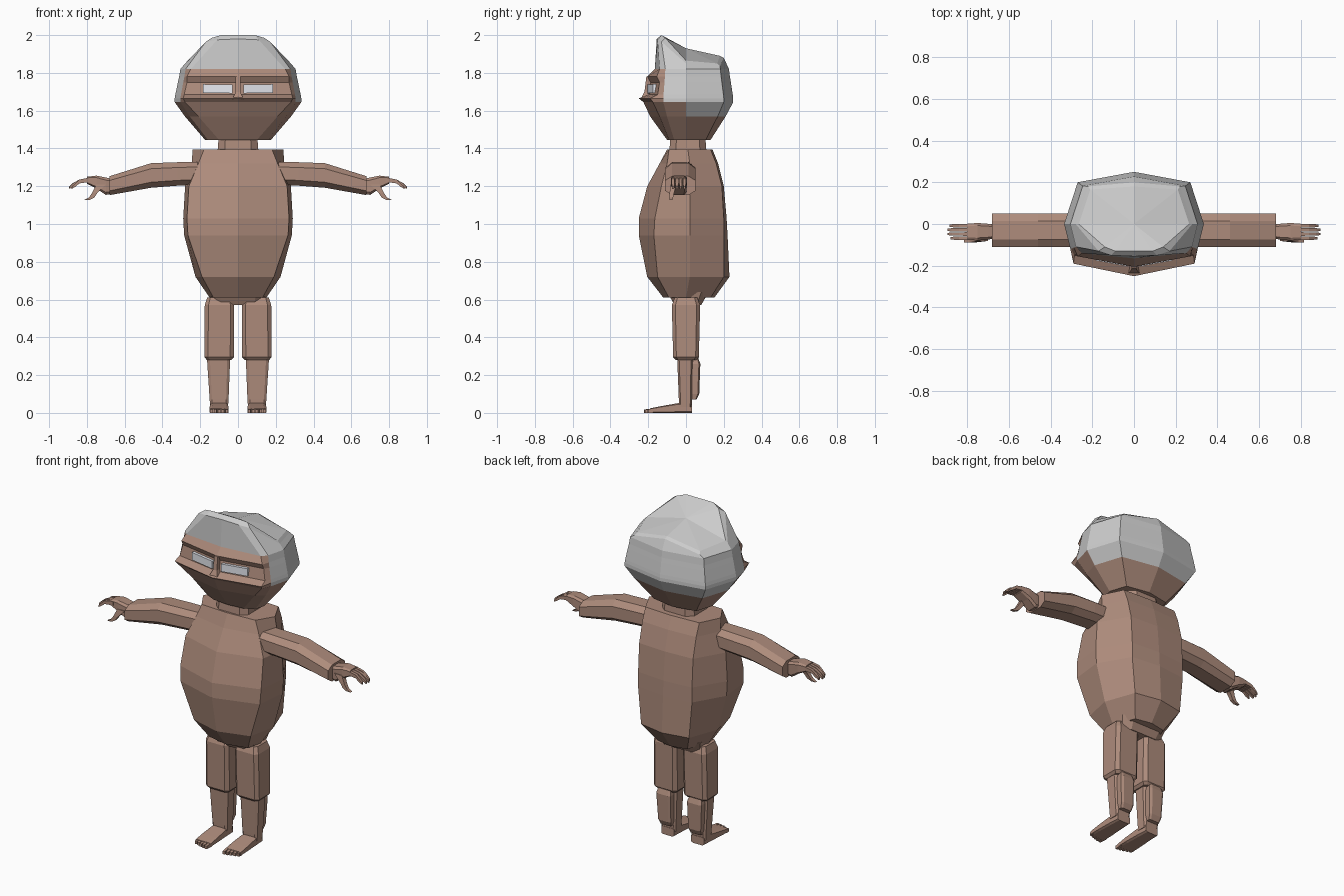
import bpy, bmesh
from mathutils import Vector


def material(name, color):
    m = bpy.data.materials.new(name)
    m.diffuse_color = (*color, 1)
    return m


SKIN = material("skin", (0.42, 0.26, 0.20))
HAIR = material("hair", (0.8, 0.8, 0.8))
EYE = material("eye_white", (0.80, 0.82, 0.88))


def loft(name, rings, mats=(SKIN,), tip=None, paint=None):
    """Skin a stack of closed rings; optional tip point closes the last ring as a fan."""
    bm = bmesh.new()
    vs = [[bm.verts.new(p) for p in r] for r in rings]
    n = len(rings[0])
    for i in range(len(vs) - 1):
        for j in range(n):
            k = (j + 1) % n
            f = bm.faces.new((vs[i][j], vs[i][k], vs[i + 1][k], vs[i + 1][j]))
            if paint:
                f.material_index = paint(i, min(j, n - 1 - j))
    bm.faces.new(vs[0][::-1])
    if tip:
        t = bm.verts.new(tip)
        for j in range(n):
            bm.faces.new((vs[-1][j], vs[-1][(j + 1) % n], t)).material_index = len(mats) - 1
    else:
        bm.faces.new(vs[-1])
    bmesh.ops.recalc_face_normals(bm, faces=bm.faces)
    me = bpy.data.meshes.new(name)
    bm.to_mesh(me)
    bm.free()
    for m in mats:
        me.materials.append(m)
    ob = bpy.data.objects.new(name, me)
    bpy.context.collection.objects.link(ob)
    return ob


def mirrored(half, z=None):
    """Full ring from a right-hand half that runs front centre -> back centre."""
    pts = [(p[0], p[1], z if z is not None else p[2]) for p in half]
    return pts + [(-x, y, zz) for x, y, zz in pts[-2:0:-1]]


def tube(name, axis, stations, chamfer=0.35, side=1, mat=SKIN):
    """Chamfered box section swept along x, y or z; station = (x, y, z, half_u, half_v)."""
    c = 1 - chamfer
    sec = [(1, -c), (1, c), (c, 1), (-c, 1), (-1, c), (-1, -c), (-c, -1), (c, -1)]
    if chamfer == 0:
        sec = [(1, -1), (1, 1), (-1, 1), (-1, -1)]
    u, v = {"x": ((0, 1, 0), (0, 0, 1)), "y": ((1, 0, 0), (0, 0, 1)),
            "z": ((1, 0, 0), (0, 1, 0))}[axis]
    rings = []
    for x, y, z, ru, rv in stations:
        ring = [Vector((x, y, z)) + Vector(u) * a * ru + Vector(v) * b * rv for a, b in sec]
        rings.append([(p.x * side, p.y, p.z) for p in ring])
    return loft(name, rings, (mat,))


# Torso: pear-shaped ten... eight-sided body
torso = [
    (0.61, -.12, .13, -.09, .15, .00, .10, .13, .15),
    (0.72, -.205, .19, -.15, .225, .02, .16, .20, .23),
    (0.94, -.25, .265, -.17, .285, .02, .18, .20, .22),
    (1.03, -.25, .27, -.165, .29, .02, .18, .20, .215),
    (1.20, -.205, .26, -.13, .28, .02, .18, .19, .20),
    (1.32, -.14, .21, -.10, .245, .02, .18, .16, .17),
    (1.395, -.10, .18, -.09, .24, .01, .18, .13, .14),
]
loft("torso", [mirrored([(0, f), (a, b), (c, d), (e, g), (0, h)], z)
               for z, f, a, b, c, d, e, g, h in torso])
tube("hips", "z", [(0, 0.01, 0.57, .13, .07), (0, 0.01, 0.64, .15, .11)])
tube("neck", "z", [(0, 0.01, 1.36, .11, .10), (0, 0.01, 1.49, .10, .09)])

# Head: face profile varies per ring, the rest scales; hair is painted on
face = [  # z, front y, corner x, corner y, scale of the sides and back
    (1.445, -.10, .10, -.09, .52),
    (1.57, -.19, .21, -.14, .84),
    (1.645, -.225, .28, -.175, 1.0),
    (1.665, -.25, .29, -.19, 1.0),
    (1.685, -.20, .285, -.15, .99),
    (1.75, -.19, .27, -.14, .95),
    (1.78, -.205, .27, -.155, .93),
    (1.82, -.165, .25, -.14, .91),
]
rings = [mirrored([(0, f), (cx, cy), (.305 * s, -.12 * s), (.335 * s, 0),
                   (.27 * s, .20 * s), (0, .25 * s)], z) for z, f, cx, cy, s in face]
rings.append(mirrored([(0, -.155, 1.98), (.11, -.15, 1.975), (.17, -.13, 1.965),
                       (.28, 0, 1.85), (.22, .18, 1.835), (0, .20, 1.88)]))
rings.append(mirrored([(0, -.13, 2.0), (.09, -.13, 2.0), (.14, -.11, 1.985),
                       (.265, 0, 1.865), (.21, .165, 1.85), (0, .18, 1.89)]))


def hair_paint(band, seg):
    first = {1: 3, 0: 9}.get(band, 2 if band < 7 else 0)
    return int(seg >= first)


loft("head_with_hair", rings, (SKIN, HAIR), (0, 0, 1.93), hair_paint)
tube("nose_bridge", "z", [(0, -.20, 1.66, .03, .04), (0, -.19, 1.70, .012, .03),
                          (0, -.19, 1.78, .012, .02)], 0)

for side, label in ((1, "right"), (-1, "left")):
    # Narrow slanted eyes in the socket
    tube(f"eye_{label}", "x", [(.03, -.187, 1.715, .016, .023),
                               (.185, -.159, 1.717, .016, .023)], 0, side, EYE)
    # Arm, sleeve-like with a step at the wrist
    tube(f"arm_{label}", "x", [(.18, -.03, 1.27, .075, .06), (.32, -.03, 1.265, .08, .062),
                               (.46, -.03, 1.257, .08, .065), (.68, -.03, 1.203, .08, .05)],
         0.45, side)
    # Hand
    tube(f"palm_{label}", "x", [(.65, -.035, 1.20, .03, .035), (.70, -.037, 1.20, .038, .046),
                                (.75, -.037, 1.222, .042, .034), (.80, -.037, 1.232, .038, .018)],
         0.3, side)
    for i in range(4):
        y = -.008 - i * .02
        r = (.885, .895, .893, .88)[i]
        tube(f"finger_{i + 1}_{label}", "x", [(.78, y, 1.235, .009, .012),
                                              (.84, y, 1.225, .008, .010),
                                              (r - .02, y, 1.207, .008, .009),
                                              (r, y, 1.192, .005, .006)], 0, side)
    tube(f"thumb_{label}", "z", [(.725, -.065, 1.21, .025, .016), (.758, -.075, 1.165, .014, .012),
                                 (.775, -.078, 1.14, .014, .010), (.80, -.08, 1.127, .014, .008)],
         0, side)
    # Leg
    tube(f"thigh_{label}", "z", [(.10, 0, .28, .065, .055), (.10, 0, .295, .078, .068),
                                 (.098, 0, .57, .078, .075), (.098, 0, .61, .065, .06)],
         0.25, side)
    tube(f"shin_{label}", "z", [(.10, -.003, .03, .047, .033), (.10, -.003, .07, .05, .035),
                                (.103, -.005, .30, .062, .042)], 0.25, side)
    tube(f"calf_{label}", "z", [(.10, .04, .07, .035, .015), (.10, .045, .10, .042, .025),
                                (.103, .05, .26, .048, .026), (.103, .045, .29, .04, .02)],
         0.3, side)
    # Foot and toes
    tube(f"foot_{label}", "y", [(.10, .033, .024, .042, .024), (.10, -.04, .026, .046, .026),
                                (.10, -.13, .018, .05, .018), (.10, -.19, .012, .05, .012)],
         0.25, side)
    for i in range(5):
        x = .06 + i * .02
        y = (-.222, -.22, -.214, -.207, -.2)[i]
        tube(f"toe_{i + 1}_{label}", "y", [(x, -.175, .012, .009, .012),
                                           (x, y, .009, .007, .009)], 0, side)
